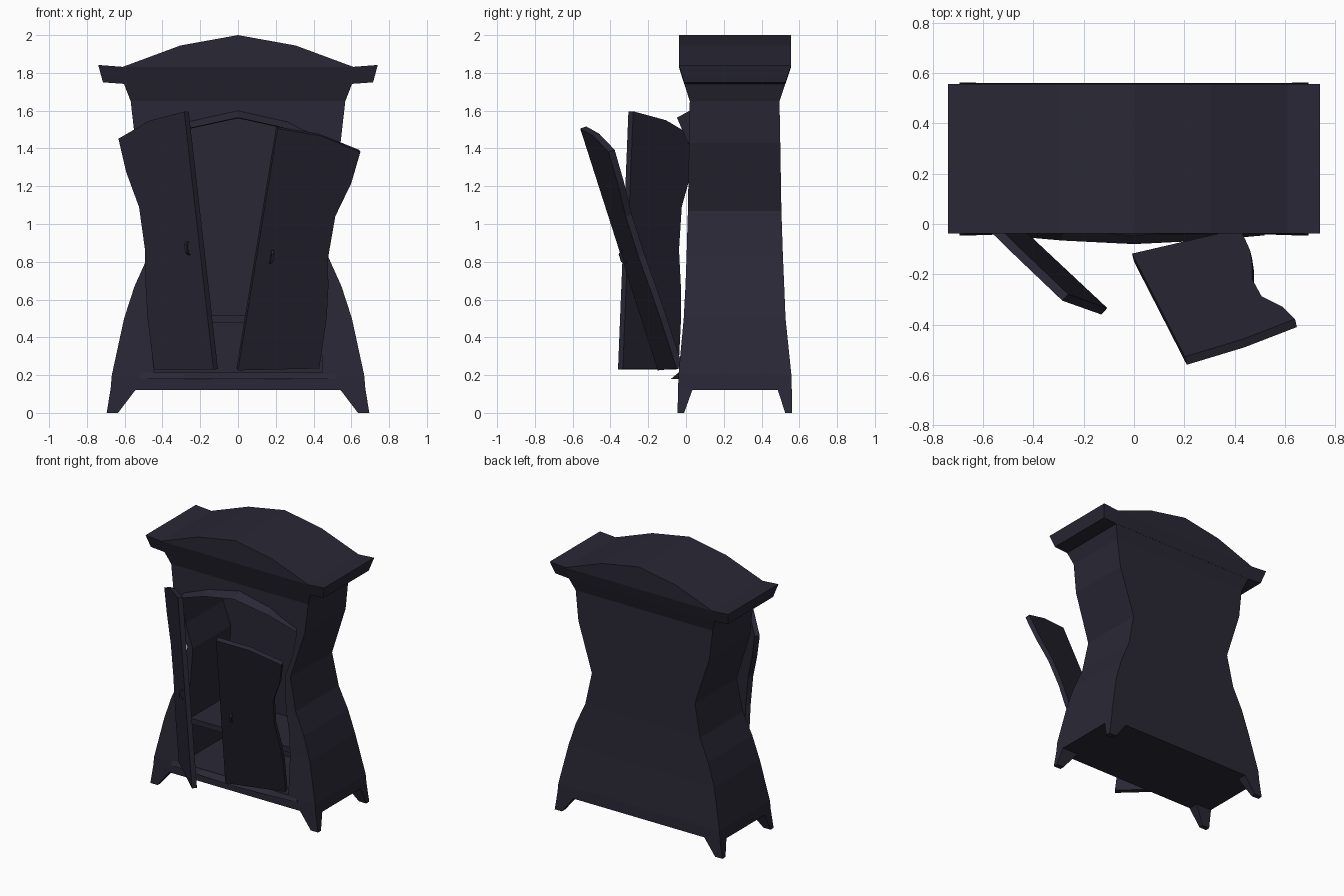
import bpy, bmesh
from mathutils import Vector

if "Cube" in bpy.data.objects:
    bpy.data.objects.remove(bpy.data.objects["Cube"])

wood = bpy.data.materials.new("dark plum wood")
wood.diffuse_color = (0.0225, 0.0205, 0.0355, 1)
wood.use_nodes = True
wood.node_tree.nodes["Principled BSDF"].inputs["Base Color"].default_value = wood.diffuse_color


def finish(name, bm):
    bmesh.ops.recalc_face_normals(bm, faces=bm.faces)
    me = bpy.data.meshes.new(name)
    bm.to_mesh(me)
    bm.free()
    me.materials.append(wood)
    ob = bpy.data.objects.new(name, me)
    bpy.context.collection.objects.link(ob)
    return ob


def loft(name, rings):
    """Skin a list of equally long closed rings and cap both ends."""
    bm = bmesh.new()
    vs = [[bm.verts.new(p) for p in r] for r in rings]
    n = len(rings[0])
    for a, b in zip(vs, vs[1:]):
        for i in range(n):
            j = (i + 1) % n
            bm.faces.new((a[i], a[j], b[j], b[i]))
    bm.faces.new(vs[0])
    bm.faces.new(vs[-1])
    return finish(name, bm)


def prism(name, pts, offset):
    off = Vector(offset)
    return loft(name, [[Vector(p) for p in pts], [Vector(p) + off for p in pts]])


def rect(z, x0, x1, y0, y1):
    return [(x0, y0, z), (x1, y0, z), (x1, y1, z), (x0, y1, z)]


def mirrored(half):
    """Mirror an x,z half profile that ends on the centre line."""
    return half + [(-x, z) for x, z in reversed(half) if x > 0]


# hourglass cabinet: height, half width, front y, back y
sections = [(.12, .675, -.042, .56), (.2, .668, -.04, .558), (.5, .603, -.012, .527),
            (.67, .548, -.003, .52), (.83, .476, .003, .513), (1.07, .427, .01, .505),
            (1.43, .543, .016, .499), (1.65, .568, .02, .495), (1.745, .605, -.01, .527)]
cabinet = loft("cabinet", [rect(z, -w, w, f, b) for z, w, f, b in sections])

# arched cavity cut into the front, shaped like the closed doors
cavity = mirrored([(.445, .215), (.44, .5), (.425, .67), (.395, .83), (.382, 1.07),
                   (.445, 1.24), (.475, 1.42), (.27, 1.53), (0, 1.565)])
cutter = prism("cavity_cutter", [(x, -.3, z) for x, z in cavity], (0, .76, 0))
cutter.hide_render = True
mod = cabinet.modifiers.new("cavity", "BOOLEAN")
mod.operation = "DIFFERENCE"
mod.solver = "EXACT"
mod.object = cutter
bpy.context.view_layer.objects.active = cabinet
bpy.ops.object.modifier_apply(modifier=mod.name)
bpy.data.objects.remove(cutter)

# inner shelf
loft("shelf", [rect(z, -.45, .45, .06, .47) for z in (.475, .515)])

# arched crown on a flared cornice with upturned ends
crown = mirrored([(.61, 1.832), (.305, 1.945), (0, 2.0)])
prism("crown", [(x, -.038, z) for x, z in crown], (0, .595, 0))
loft("cornice", [rect(1.742, -.608, .608, -.01, .527), rect(1.832, -.61, .61, -.038, .557)])
for sx, side in ((-1, "left"), (1, "right")):
    loft(f"{side}_cornice_end", [
        [(sx * .605, -.01, 1.742), (sx * .605, .527, 1.742),
         (sx * .61, .557, 1.832), (sx * .61, -.038, 1.832)],
        [(sx * .715, -.01, 1.75), (sx * .715, .527, 1.75),
         (sx * .74, .557, 1.842), (sx * .74, -.038, 1.842)]])

# splayed legs
for sx, side in ((-1, "left"), (1, "right")):
    for end, outer, inner, foot_out, foot_in in (("front", -.042, .035, -.045, -.01),
                                                 ("back", .56, .485, .562, .525)):
        loft(f"{end}_{side}_leg", [rect(0, sx * .635, sx * .695, foot_out, foot_in),
                                   rect(.125, sx * .54, sx * .675, outer, inner)])


# bowed lips above and below the opening
def lip(name, half, depth, back_y, top, tip, bottom, arch):
    rings = []
    for k in (-1, -.55, 0, .55, 1):
        bow = 1 - abs(k) ** 1.5
        drop = arch * (1 - bow)
        rings.append([(k * half, back_y, top - drop),
                      (k * half, back_y - .008 - depth * bow, tip - drop),
                      (k * half, back_y, bottom - drop)])
    loft(name, rings)


lip("arch_lip", .475, .06, .02, 1.6, 1.563, 1.56, .14)
lip("sill_lip", .52, .035, -.037, .215, .18, .178, 0)

# door outline: fraction across from the meeting edge, fraction of height
outline = [(0, 0), (1, 0), (.99, .21), (.95, .33), (.885, .463), (.89, .63),
           (1.02, .766), (1.07, .895), (.55, .965), (0, 1)]


def door(side, base, hinge, top, flare):
    base = Vector(base)
    u, v = Vector(hinge) - base, Vector(top) - base
    n = u.cross(v).normalized()
    if n.y > 0:
        n = -n

    def at(s, t):
        return base + u * s + v * t

    prism(f"{side}_door", [at(s * (1 + flare * t), t) for s, t in outline], n * -.035)
    # small bowed handle
    d, across = v.normalized(), u.normalized() * .007
    c = at(.18, .47)
    rings = []
    for k, out in ((-.036, -.005), (-.022, .014), (.022, .014), (.036, -.005)):
        p = c + d * k + n * out
        rings.append([p - across, p + across, p + across + n * .012, p - across + n * .012])
    loft(f"{side}_handle", rings)


door("right", (0, -.15, .225), (.43, -.05, .235), (.21, -.56, 1.505), 0)
door("left", (-.13, -.36, .23), (-.445, -.065, .23), (-.285, -.305, 1.595), .09)
